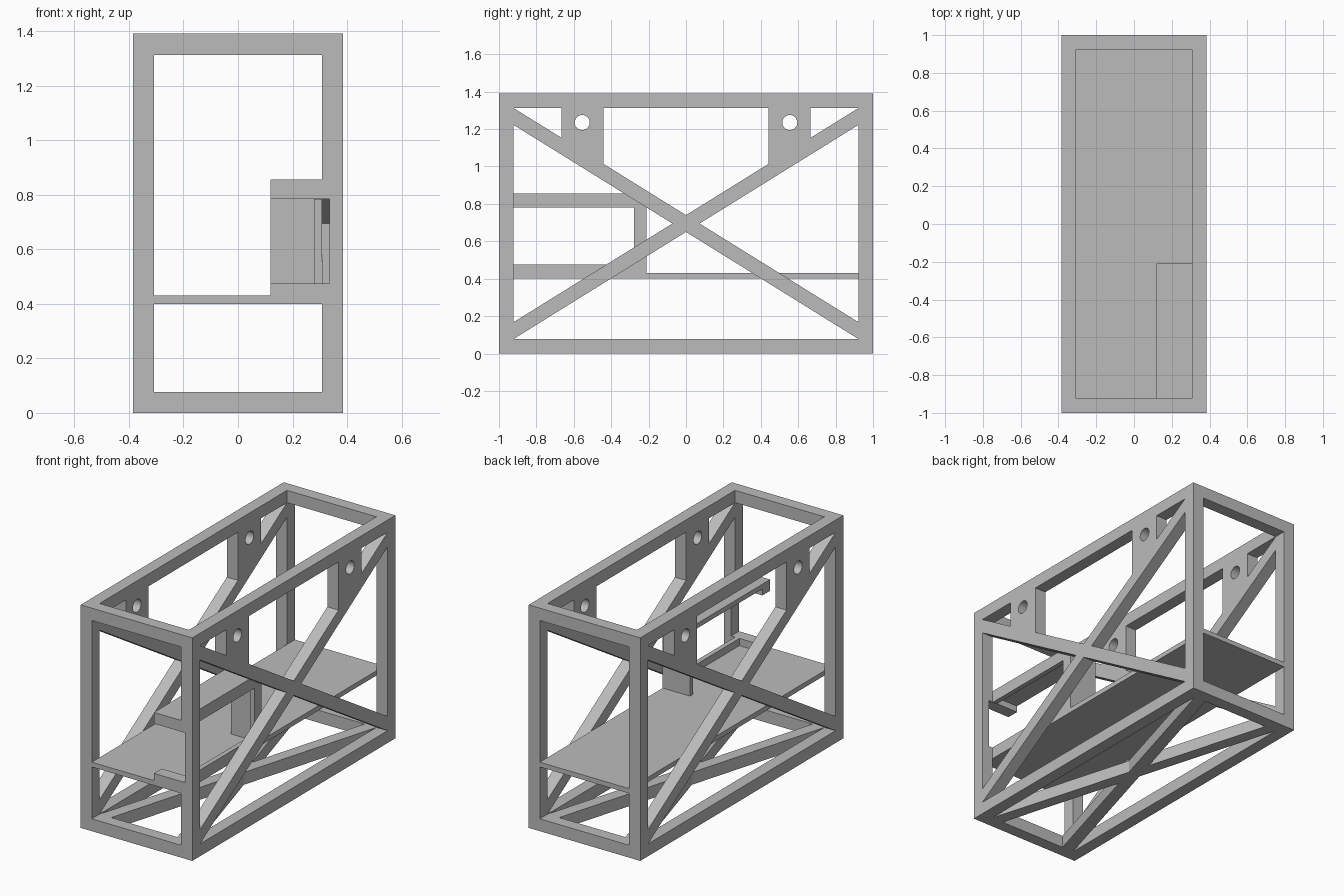
import bpy, bmesh
from mathutils import Vector

if "Cube" in bpy.data.objects:
    bpy.data.objects.remove(bpy.data.objects["Cube"])

# Overall half sizes, height, beam width and sheet thickness
X, Y, H, B, T = 0.385, 1.0, 1.39, 0.077, 0.03
IX, IY = X - B, Y - B

grey = bpy.data.materials.new("steel_grey")
grey.use_nodes = True
grey.diffuse_color = (0.5, 0.5, 0.5, 1)
grey.node_tree.nodes["Principled BSDF"].inputs["Base Color"].default_value = (0.5, 0.5, 0.5, 1)


def prism(name, points, axis, lo, hi):
    """Extrude a 2D outline along an axis; the outline uses the other two axes in order."""
    def place(p):
        c = list(p)
        c.insert(axis, lo)
        return c
    bm = bmesh.new()
    face = bm.faces.new([bm.verts.new(place(p)) for p in points])
    out = bmesh.ops.extrude_face_region(bm, geom=[face])
    shift = Vector((0, 0, 0))
    shift[axis] = hi - lo
    bmesh.ops.translate(bm, vec=shift, verts=[g for g in out["geom"] if isinstance(g, bmesh.types.BMVert)])
    bmesh.ops.recalc_face_normals(bm, faces=bm.faces)
    mesh = bpy.data.meshes.new(name)
    bm.to_mesh(mesh)
    bm.free()
    mesh.materials.append(grey)
    obj = bpy.data.objects.new(name, mesh)
    bpy.context.collection.objects.link(obj)
    return obj


def box(name, x, y, z):
    return prism(name, [(x[0], y[0]), (x[1], y[0]), (x[1], y[1]), (x[0], y[1])], 2, *z)


def span(side, inner, outer):
    return sorted((side * inner, side * outer))


def cross(a, b, w):
    """Outline of an X brace: long half a, short half b, end width w."""
    s = (2 * b - w) / (2 * a)
    return [(a, b), (a, b - w), (w / (2 * s), 0), (a, w - b), (a, -b), (0, -w / 2),
            (-a, -b), (-a, w - b), (-w / (2 * s), 0), (-a, b - w), (-a, b), (0, w / 2)]


# Shelf compartment limits
CX, CY, CZ0, CZ1 = 0.12, -0.21, 0.40, 0.855
SLOT0, SLOT1 = CZ0 + 0.075, CZ1 - 0.07
SX = IX + 0.027

# Corner posts; the front left one is notched beside the compartment
for sx, side in ((1, "left"), (-1, "right")):
    for sy, end in ((1, "back"), (-1, "front")):
        name = f"{end}_{side}_post"
        if sx > 0 > sy:
            prism(name, [(IX, 0), (X, 0), (X, H), (IX, H), (IX, SLOT1), (SX, SLOT1),
                         (SX, SLOT0), (IX, SLOT0)], 1, -Y, -IY)
        else:
            box(name, span(sx, IX, X), span(sy, IY, Y), (0, H))

# Top and bottom rails
for z, level in (((0, B), "bottom"), ((H - B, H), "top")):
    for s, side, end in ((1, "left", "back"), (-1, "right", "front")):
        box(f"{level}_{side}_rail", span(s, IX, X), (-IY, IY), z)
        box(f"{level}_{end}_rail", (-IX, IX), span(s, IY, Y), z)

# Cross braces on both sides and underneath
W = 0.09
half = H / 2 - B
side_outline = [(u, v + H / 2) for u, v in cross(IY, half, W)]
for s, side in ((1, "left"), (-1, "right")):
    prism(f"{side}_cross_brace", side_outline, 0, *span(s, IX, X))
prism("bottom_cross_brace", [(v, u) for u, v in cross(IY, IX, 0.08)], 2, 0, B)

# Drilled gusset plates between the top rails and the braces
slope = (2 * half - W) / (2 * IY)
for s, side in ((1, "left"), (-1, "right")):
    for e, end in ((1, "back"), (-1, "front")):
        edge = [(e * y, H / 2 + W / 2 + slope * y) for y in (0.44, 0.665)]
        plate = prism(f"{end}_{side}_gusset", edge + [(e * 0.665, H - B), (e * 0.44, H - B)],
                      0, *span(s, IX, X))
        bpy.ops.mesh.primitive_cylinder_add(vertices=32, radius=0.04, depth=0.3,
                                            location=(s * (X - B / 2), e * 0.555, 1.235),
                                            rotation=(0, 1.5708, 0))
        cutter = bpy.context.object
        cutter.hide_render = True
        mod = plate.modifiers.new("hole", "BOOLEAN")
        mod.operation, mod.object, mod.solver = "DIFFERENCE", cutter, "EXACT"
        bpy.context.view_layer.objects.active = plate
        bpy.ops.object.modifier_apply(modifier="hole")
        bpy.data.objects.remove(cutter)

# Floor sheet
box("floor_sheet", (-IX, IX), (-Y, Y), (CZ0, CZ0 + T))

# Compartment: roof, end wall, front bars and side frame
box("compartment_roof", (CX, IX), (-IY, CY), (CZ1 - T, CZ1))
box("compartment_end_wall", (CX, IX), (CY - T, CY), (CZ0 + T, CZ1 - T))
box("compartment_top_bar", (CX, IX), (-Y, -IY), (SLOT1, CZ1))
box("compartment_bottom_bar", (CX, IX), (-Y, -IY), (CZ0 + T, SLOT0))
box("compartment_top_side_rail", (IX - T, IX), (-IY, CY - T), (CZ1 - 0.075, CZ1 - T))
box("compartment_bottom_side_rail", (IX - T, IX), (-IY, CY - T), (CZ0 + T, SLOT0))
box("compartment_side_upright", (IX - T, IX), (CY - 0.068, CY - T), (SLOT0, CZ1 - 0.075))
